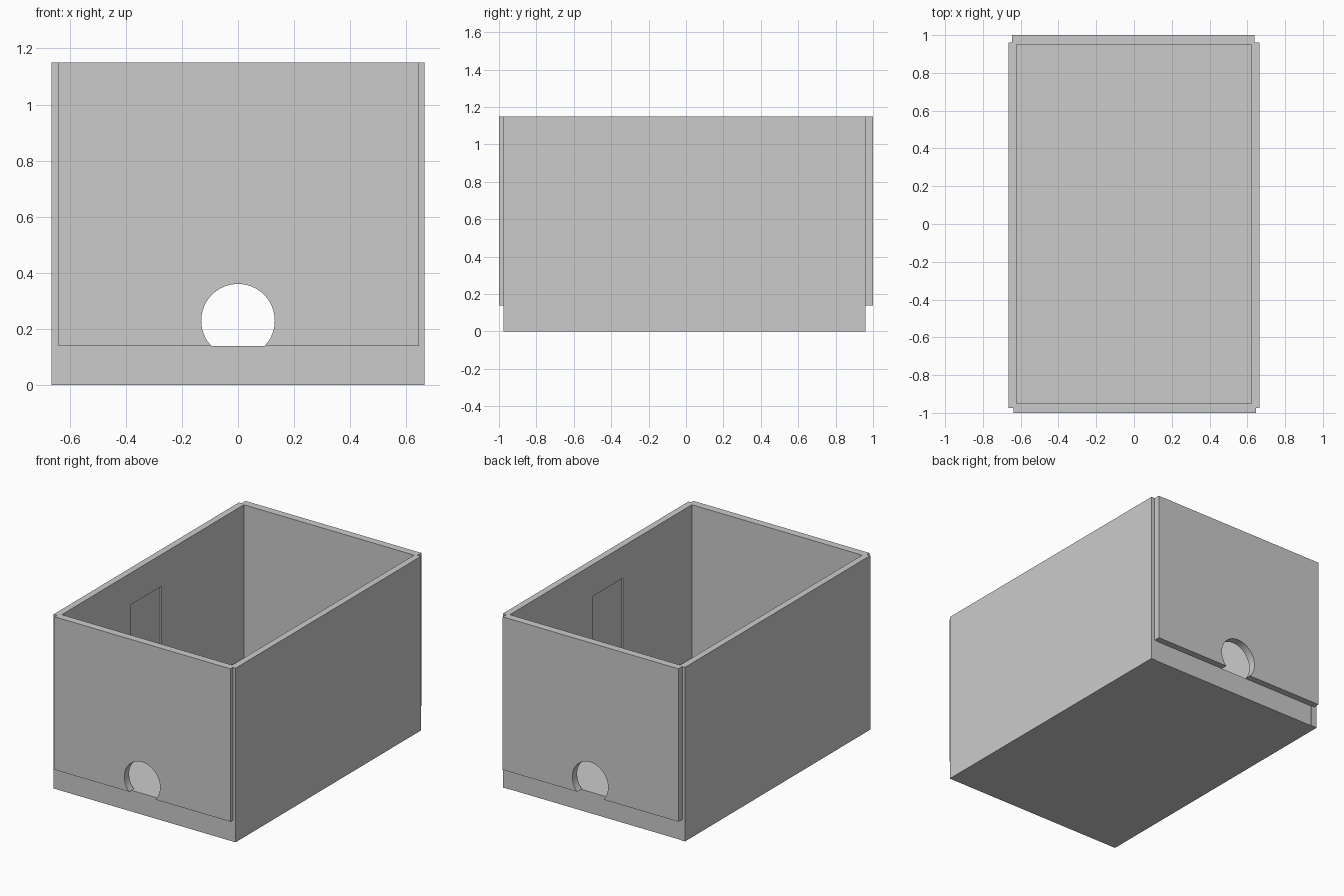
import bpy, math

if "Cube" in bpy.data.objects:
    bpy.data.objects.remove(bpy.data.objects["Cube"])

TOP, FLOOR = 1.15, 0.14


def box(name, x0, x1, y0, y1, z0, z1):
    bpy.ops.mesh.primitive_cube_add(
        size=1, location=((x0 + x1) / 2, (y0 + y1) / 2, (z0 + z1) / 2))
    ob = bpy.context.object
    ob.name = name
    ob.scale = (x1 - x0, y1 - y0, z1 - z0)
    bpy.ops.object.transform_apply(location=False, rotation=False, scale=True)
    return ob


def cut(target, cutter):
    cutter.hide_render = True
    mod = target.modifiers.new("cut", 'BOOLEAN')
    mod.operation = 'DIFFERENCE'
    mod.solver = 'EXACT'
    mod.object = cutter
    bpy.context.view_layer.objects.active = target
    bpy.ops.object.modifier_apply(modifier=mod.name)
    bpy.data.objects.remove(cutter, do_unlink=True)


# Thick base board between the side walls
box("base_board", -0.645, 0.645, -0.975, 0.957, 0, FLOOR)

# Side walls, each with a shallow rectangular recess on the inner face
for name, s in (("right_wall", 1), ("left_wall", -1)):
    x = sorted((s * 0.622, s * 0.665))
    wall = box(name, x[0], x[1], -0.975, 0.96, 0, TOP)
    r = sorted((s * 0.60, s * 0.634))
    cut(wall, box("recess_cutter", r[0], r[1], -0.23, 0.09, FLOOR, 0.94))

# End walls sit on the base, overhang it slightly and have a round opening
for name, s in (("front_wall", -1), ("back_wall", 1)):
    y = sorted((s * 0.95, s * 1.0))
    shift = -s * 0.003
    wall = box(name, -0.642 + shift, 0.642 + shift, y[0], y[1], FLOOR, TOP)
    bpy.ops.mesh.primitive_cylinder_add(
        vertices=64, radius=0.131, depth=0.3,
        location=(0, s * 0.975, 0.23), rotation=(math.pi / 2, 0, 0))
    cut(wall, bpy.context.object)
